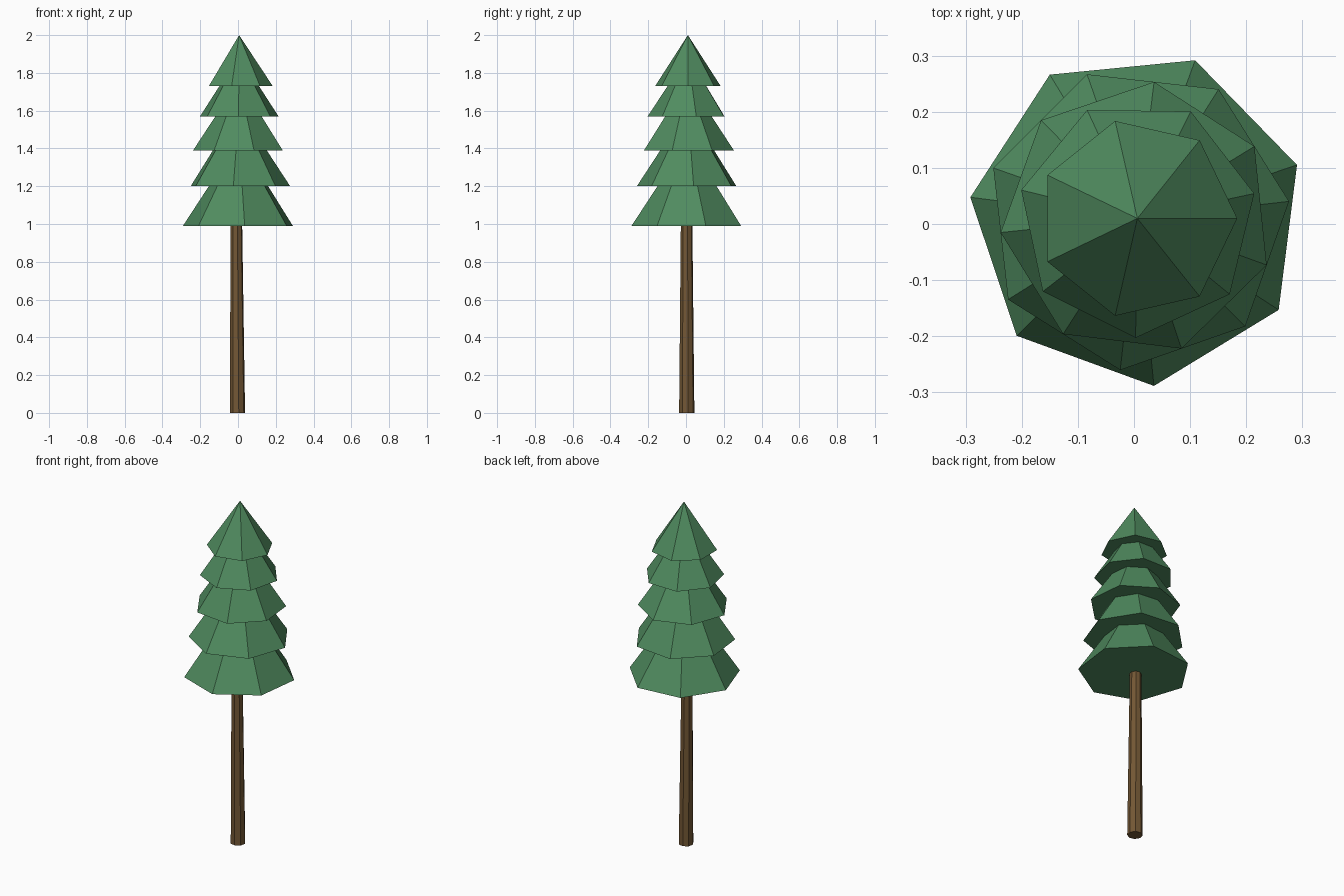
import bpy, bmesh, math
from mathutils import Vector

if "Cube" in bpy.data.objects:
    bpy.data.objects.remove(bpy.data.objects["Cube"])


def material(name, color):
    m = bpy.data.materials.new(name)
    m.diffuse_color = (*color, 1)
    m.use_nodes = True
    m.node_tree.nodes["Principled BSDF"].inputs["Base Color"].default_value = m.diffuse_color
    return m


def taper(name, sides, base, r0, top, r1, turn, mat):
    """Flat-faced tapered prism between two centres; r1 = 0 gives a cone."""
    bm = bmesh.new()

    def ring(centre, r):
        angles = [math.radians(turn) + math.tau * i / sides for i in range(sides)]
        return [bm.verts.new(Vector(centre) + Vector((r * math.cos(a), r * math.sin(a), 0)))
                for a in angles]

    low = ring(base, r0)
    bm.faces.new(low[::-1])
    if r1:
        high = ring(top, r1)
        bm.faces.new(high)
    else:
        tip = bm.verts.new(top)
    for i in range(sides):
        j = (i + 1) % sides
        bm.faces.new((low[i], low[j], high[j], high[i]) if r1 else (low[i], low[j], tip))
    mesh = bpy.data.meshes.new(name)
    bm.to_mesh(mesh)
    bm.free()
    mesh.materials.append(mat)
    bpy.context.collection.objects.link(bpy.data.objects.new(name, mesh))


bark = material("bark", (0.17, 0.095, 0.035))
needles = material("needles", (0.08, 0.26, 0.115))

# Trunk: slim, slightly leaning
taper("trunk", 8, (-0.003, 0.004, 0), 0.041, (-0.009, 0.003, 1.1), 0.030, 10, bark)

# Foliage tiers, bottom to top: base height, radius, rotation
tiers = [(0.99, 0.300, 18.5), (1.20, 0.272, 6.4), (1.39, 0.245, 31.6),
         (1.57, 0.213, 12.0), (1.73, 0.178, 0.0)]
for n, (z, r, turn) in enumerate(tiers, 1):
    apex = 2.0 if n == len(tiers) else z + 1.52 * r
    taper(f"foliage_tier_{n}", 7, (0.006, 0.01, z), r, (0.006, 0.01, apex), 0, turn, needles)
